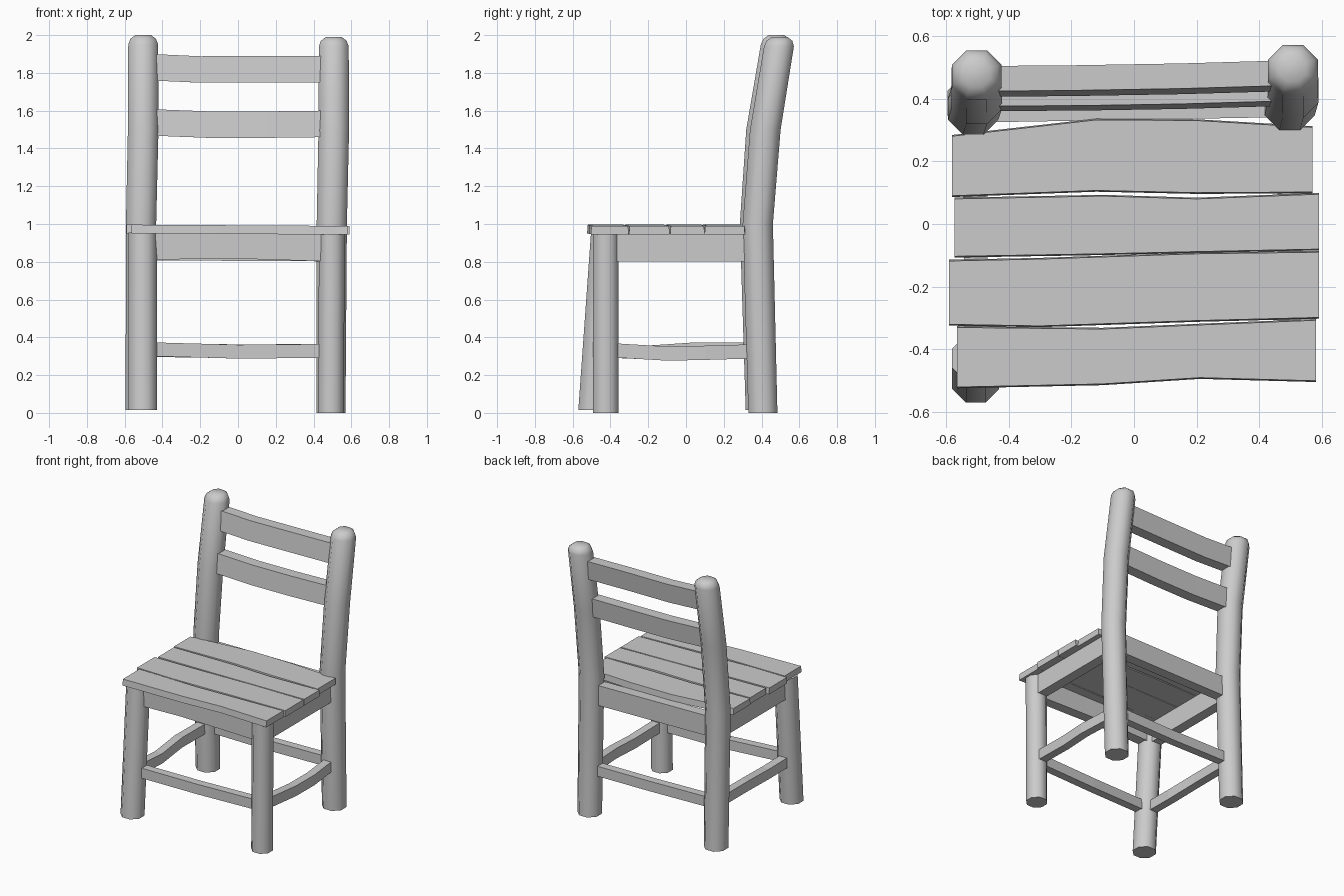
import bpy, math
from mathutils import Vector

if "Cube" in bpy.data.objects:
    bpy.data.objects.remove(bpy.data.objects["Cube"])


def make(name, verts, faces):
    me = bpy.data.meshes.new(name)
    me.from_pydata(verts, [], faces)
    me.update()
    ob = bpy.data.objects.new(name, me)
    bpy.context.collection.objects.link(ob)
    return ob


def loft(name, rings):
    """Skin a list of equal-size closed rings and cap both ends."""
    n = len(rings[0])
    verts = [v for r in rings for v in r]
    faces = [(k * n + i, k * n + (i + 1) % n, (k + 1) * n + (i + 1) % n, (k + 1) * n + i)
             for k in range(len(rings) - 1) for i in range(n)]
    faces += [tuple(reversed(range(n))), tuple(range(len(verts) - n, len(verts)))]
    return make(name, verts, faces)


def pole(name, path, sides=8):
    """Octagonal log: path entries are (x, y, z, half width across flats)."""
    rings = []
    for x, y, z, w in path:
        r = w / math.cos(math.pi / sides)
        rings.append([(x + r * math.cos(a), y + r * math.sin(a), z)
                      for a in (math.tau * (i + 0.5) / sides for i in range(sides))])
    ob = loft(name, rings)
    ob.data.shade_smooth()
    ob.data.set_sharp_from_angle(angle=math.radians(60))
    return ob


def bar(name, path, thick, height, lean=0.0):
    """Rectangular rail along a path of centres; lean shifts the top edge in y."""
    d = (Vector(path[-1]) - Vector(path[0])).normalized()
    side = Vector((-d.y, d.x, 0)).normalized() * thick / 2
    up = Vector((0, lean, height)) / 2
    rings = [[Vector(p) + side * a + up * b for a, b in ((1, -1), (1, 1), (-1, 1), (-1, -1))]
             for p in path]
    return loft(name, rings)


# back posts: straight to the seat, then leaning back, with rounded tops
def back_post(name, x0, x1, ys, z0, top):
    pole(name, [
        (x0, ys[0], z0, 0.077),
        (x0 * 0.7 + x1 * 0.3, ys[1], 1.0, 0.08),
        (x1, ys[2], 1.5, 0.081),
        (x1, ys[3], top - 0.05, 0.079),
        (x1, ys[3] + 0.003, top - 0.02, 0.068),
        (x1, ys[3] + 0.004, top, 0.042)])


back_post("back_post_left", -0.518, -0.502, (0.393, 0.365, 0.40, 0.475), 0.015, 2.0)
back_post("back_post_right", 0.492, 0.507, (0.407, 0.38, 0.42, 0.492), 0.0, 1.99)

# front legs
pole("front_leg_left", [(-0.505, -0.495, 0.015, 0.075), (-0.505, -0.428, 0.955, 0.075)])
pole("front_leg_right", [(0.492, -0.425, 0.0, 0.068), (0.497, -0.425, 0.955, 0.068)])

# seat slats: (x, front y, back y) stations
slats = [
    [(-0.565, -0.52, -0.33), (-0.1, -0.51, -0.335), (0.21, -0.49, -0.322), (0.58, -0.50, -0.307)],
    [(-0.59, -0.32, -0.118), (-0.3, -0.325, -0.112), (0.2, -0.308, -0.095), (0.59, -0.298, -0.09)],
    [(-0.573, -0.103, 0.08), (-0.1, -0.095, 0.089), (0.2, -0.088, 0.08), (0.59, -0.08, 0.095)],
    [(-0.58, 0.09, 0.28), (-0.12, 0.107, 0.332), (0.2, 0.10, 0.33), (0.57, 0.102, 0.308)],
]
for i, stations in enumerate(slats):
    rings = []
    for x, y0, y1 in stations:
        z = 0.97 - 0.006 * x
        s = 0.008
        rings.append([(x, y1 + s * 0.5, z - 0.023), (x, y1, z + 0.023),
                      (x, y0, z + 0.023), (x, y0 - s * 0.5, z - 0.023)])
    loft(f"seat_slat_{i + 1}", [list(reversed(r)) for r in rings][::-1])

# aprons under the seat
E = 0.46
bar("apron_front", [(-E, -0.43, 0.882), (-0.15, -0.43, 0.89), (0.1, -0.43, 0.886), (E, -0.425, 0.875)],
    0.075, 0.145)
bar("apron_back", [(-E, 0.362, 0.88), (E, 0.378, 0.875)], 0.075, 0.145)
for nm, x in (("left", -0.505), ("right", 0.495)):
    bar("apron_" + nm, [(x, -0.40, 0.876), (x, 0.35, 0.876)], 0.075, 0.15)

# lower stretchers
bar("stretcher_front", [(-E, -0.468, 0.337), (0.0, -0.44, 0.324), (E, -0.425, 0.328)], 0.06, 0.073)
bar("stretcher_back", [(-E, 0.383, 0.333), (0.0, 0.388, 0.326), (E, 0.398, 0.328)], 0.06, 0.073)
bar("stretcher_left", [(-0.508, -0.44, 0.33), (-0.50, -0.2, 0.32), (-0.515, 0.05, 0.337), (-0.513, 0.36, 0.336)],
    0.06, 0.073)
bar("stretcher_right", [(0.493, -0.40, 0.332), (0.508, -0.1, 0.314), (0.515, 0.1, 0.318), (0.493, 0.37, 0.326)],
    0.06, 0.075)

# backrest slats
bar("back_slat_top", [(-E, 0.455, 1.83), (-0.2, 0.457, 1.818), (0.15, 0.463, 1.82), (E, 0.472, 1.82)],
    0.08, 0.14, 0.018)
bar("back_slat_lower", [(-E, 0.408, 1.538), (-0.15, 0.41, 1.526), (0.15, 0.415, 1.526), (E, 0.424, 1.53)],
    0.08, 0.14, 0.016)

# consistent outward normals
import bmesh
for ob in bpy.context.collection.objects:
    bm = bmesh.new()
    bm.from_mesh(ob.data)
    bmesh.ops.recalc_face_normals(bm, faces=bm.faces)
    bm.to_mesh(ob.data)
    bm.free()
